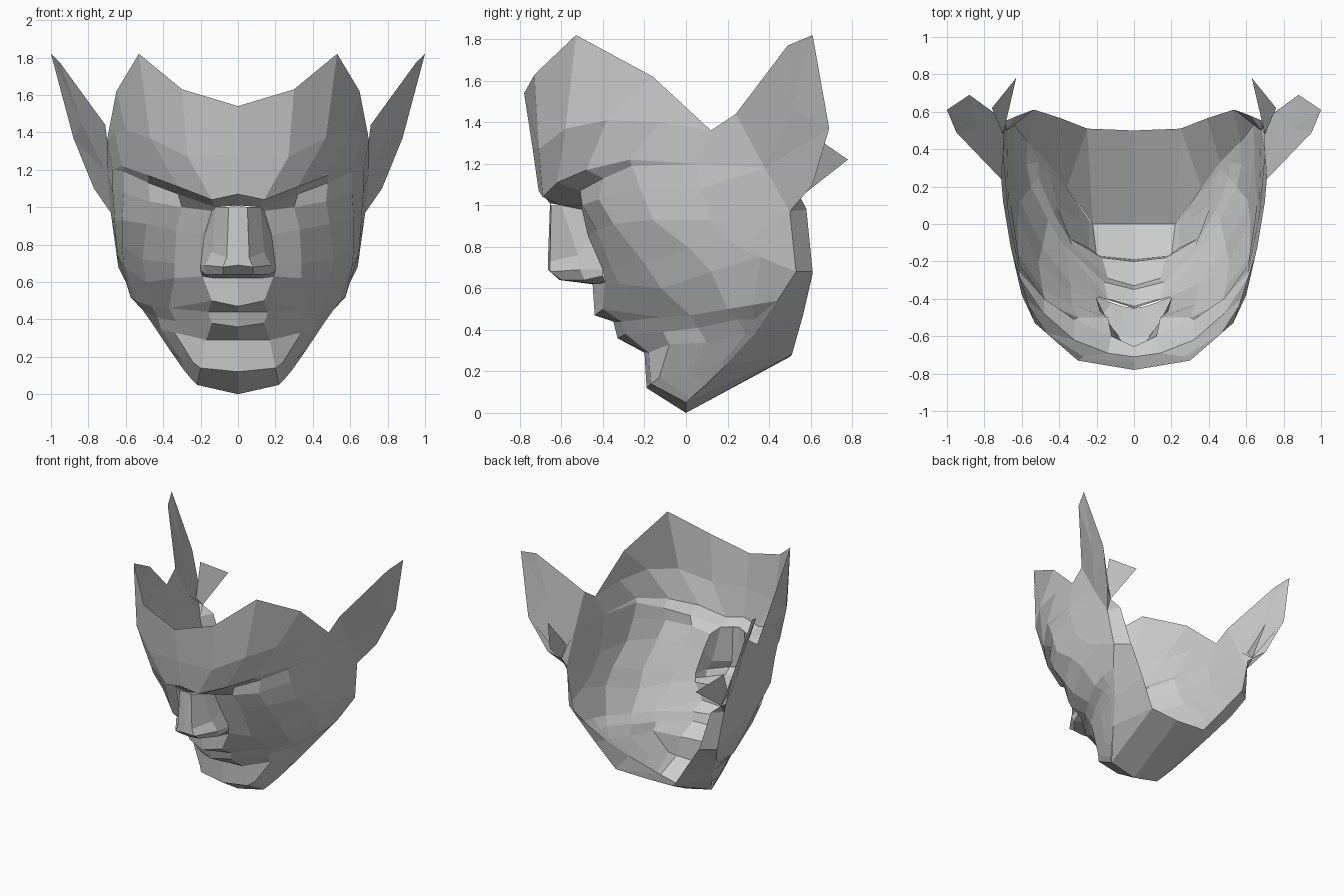
import bpy


def loft(name, *rows):
    """Skin half cross-sections (all with x >= 0) and mirror them across x = 0."""
    index, faces = {}, []
    for r0, r1 in zip(rows, rows[1:]):
        for i in range(len(r0) - 1):
            quad = [r0[i], r1[i], r1[i + 1], r0[i + 1]]
            face = []
            for p in quad:
                k = index.setdefault(p, len(index))
                if k not in face:
                    face.append(k)
            if len(face) > 2:
                faces.append(face)
    mesh = bpy.data.meshes.new(name)
    mesh.from_pydata(list(index), [], faces)
    obj = bpy.data.objects.new(name, mesh)
    bpy.context.collection.objects.link(obj)
    mirror = obj.modifiers.new("Mirror", 'MIRROR')
    mirror.use_clip = True
    return obj


# Forehead: peaked top edge, brow bulge, brow edge
top = [(0, -.78, 1.54), (.30, -.73, 1.63), (.53, -.53, 1.82), (.65, -.16, 1.62), (.70, .12, 1.36)]
bulge = [(0, -.74, 1.28), (.27, -.71, 1.27), (.47, -.58, 1.37), (.60, -.38, 1.41), (.66, -.12, 1.40)]
brow = [(0, -.71, 1.07), (.14, -.69, 1.04), (.32, -.62, 1.11), (.48, -.48, 1.17), (.62, -.27, 1.22)]
loft("forehead", top, bulge, brow)

# Underside of the brow, eyelids and cheeks
under = [(0, -.655, 1.01), (.12, -.60, 1.0), (.32, -.51, 1.07), (.48, -.40, 1.13), (.61, -.26, 1.19)]
loft("brow_underside", brow, under)
lid = [(.14, -.50, .98), (.30, -.50, 1.0), (.47, -.42, 1.03), (.61, -.22, 1.08)]
cheek_high = [(.18, -.47, .85), (.33, -.43, .88), (.49, -.35, .91), (.62, -.16, .93)]
cheek_low = [(.20, -.40, .69), (.34, -.36, .70), (.51, -.20, .72), (.62, .02, .79)]
lip_base = [(0, -.45, .62), (.19, -.39, .63), (.34, -.32, .62), (.49, -.12, .60), (.61, .12, .68)]
loft("cheek", under[1:], lid, cheek_high, cheek_low, lip_base[1:])

# Nose: bridge, blade, tip, nostril wings and base
loft("nose",
     [under[0], (.05, -.65, 1.0), under[1], lid[0]],
     [(0, -.665, .74), (.06, -.655, .73), (.14, -.52, .76), cheek_high[0]],
     [(0, -.665, .69), (.08, -.655, .68), (.18, -.51, .69), cheek_low[0]],
     [(0, -.61, .64), (.08, -.60, .64), (.17, -.49, .64), (.20, -.40, .66)],
     [lip_base[0], (.06, -.44, .62), (.12, -.42, .62), lip_base[1]])

# Lips, chin and lower cheeks
corner, fold, jowl = (.37, -.12, .46), (.46, .02, .47), (.55, .20, .50)
upper_lip = [(0, -.44, .47), (.14, -.40, .50), corner, fold, jowl]
mouth = [(0, -.35, .44), (.16, -.31, .44), corner, fold, jowl]
lower_lip = [(0, -.33, .36), (.14, -.29, .38), (.33, -.11, .39), (.43, .06, .41), (.51, .25, .45)]
crease = [(0, -.20, .29), (.17, -.18, .29), (.34, -.08, .33), (.41, .10, .34), (.46, .29, .38)]
chin = [(0, -.19, .12), (.20, -.17, .14), (.24, -.13, .17), (.30, .02, .18), (.36, .16, .23)]
chin_base = [(0, 0, 0), (.22, 0, .05), (.24, .02, .07), (.29, .09, .13), (.36, .19, .23)]
loft("mouth_and_chin", lip_base, upper_lip, mouth, lower_lip, crease, chin, chin_base)

# Side of the head from temple to jaw
ear_front = (.71, .24, 1.44)
ear_mid = (.70, .38, 1.18)
ear_back = (.68, .50, .97)
jaw = [(.64, .53, .68), (.57, .44, .54), (.46, .33, .38)]
loft("head_side",
     [bulge[4], top[4], ear_front],
     [brow[4], (.67, .05, 1.20), ear_mid],
     [under[4], (.67, .05, 1.20), ear_mid],
     [lid[3], (.67, .07, 1.08), ear_mid],
     [cheek_high[3], (.66, .12, .93), ear_back],
     [cheek_low[3], (.65, .25, .80), ear_back],
     [lip_base[4], (.645, .36, .75), jaw[0]],
     [jowl, (.575, .32, .52), jaw[1]],
     [lower_lip[4], (.51, .33, .45), jaw[1]],
     [crease[4], (.46, .31, .38), jaw[2]],
     [chin[4], (.36, .19, .23), (.36, .19, .23)])

# Plate under the jaw, rising behind the cheek to the ear
loft("jaw_underside",
     [chin_base[0], chin_base[1], chin_base[4], jaw[2], jaw[1], jaw[0], ear_back, (.69, .55, 1.04)],
     [(0, .50, .27), (.25, .51, .28), (.25, .51, .28), (.39, .565, .475), (.53, .61, .67),
      (.54, .61, .68), (.62, .58, .98), (.69, .55, 1.04)])

# Pointed ear with a small spike at the back
tip = (1.0, .61, 1.82)
loft("ear",
     [ear_front, (.95, .49, 1.77), tip],
     [ear_mid, (.84, .51, 1.46), tip],
     [(.69, .55, 1.04), (.88, .69, 1.37), tip])
loft("ear_lobe", [ear_mid, (.88, .69, 1.37)], [ear_back, (.77, .61, 1.10)],
     [(.69, .55, 1.04), (.77, .61, 1.10)])
loft("ear_spike", [(.70, .48, 1.12), (.69, .55, 1.04)], [(.76, .62, 1.33), (.63, .78, 1.22)])
